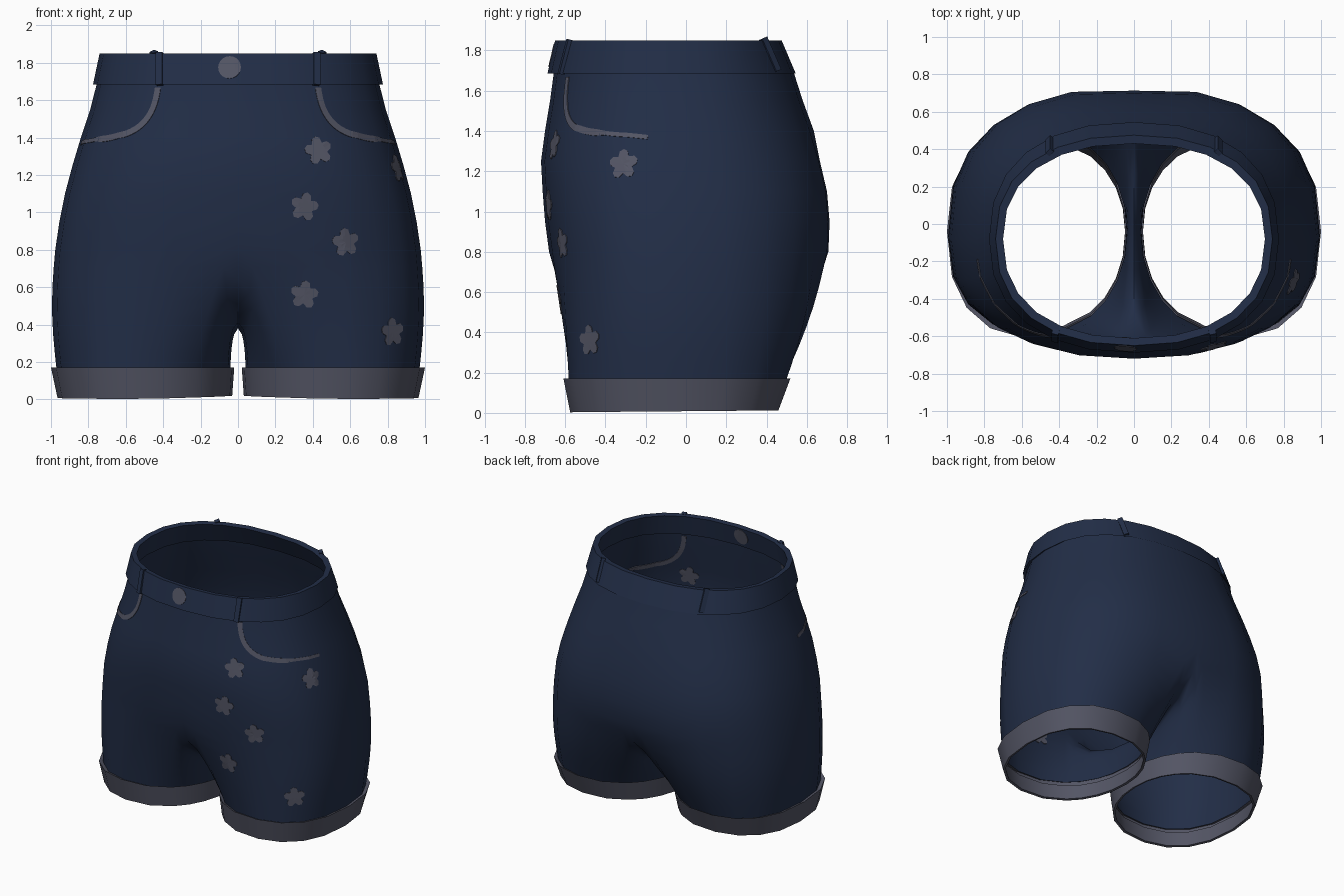
import bpy, bmesh
from math import sin, cos, pi, radians, copysign
from mathutils import Vector, Matrix
from mathutils.bvhtree import BVHTree
from mathutils.geometry import interpolate_bezier

if "Cube" in bpy.data.objects:
    bpy.data.objects.remove(bpy.data.objects["Cube"], do_unlink=True)


def material(name, rgb):
    m = bpy.data.materials.new(name)
    m.use_nodes = True
    m.diffuse_color = (*rgb, 1)
    m.node_tree.nodes["Principled BSDF"].inputs["Base Color"].default_value = (*rgb, 1)
    return m


DENIM = material("dark denim", (0.016, 0.027, 0.063))
GREY = material("faded grey", (0.088, 0.092, 0.13))


def finish(name, bm, mat, angle=50):
    bmesh.ops.recalc_face_normals(bm, faces=bm.faces)
    me = bpy.data.meshes.new(name)
    bm.to_mesh(me)
    bm.free()
    me.materials.append(mat)
    me.polygons.foreach_set("use_smooth", [True] * len(me.polygons))
    me.set_sharp_from_angle(angle=radians(angle))
    ob = bpy.data.objects.new(name, me)
    bpy.context.collection.objects.link(ob)
    return ob


def bridge(bm, a, b, closed=True):
    n = len(a)
    for i in range(n if closed else n - 1):
        j = (i + 1) % n
        bm.faces.new((a[i], a[j], b[j], b[i]))


def spow(v, p):
    return copysign(abs(v) ** p, v)


def oval(t, z, w, front, back, power, cx=0.0, cy=-0.08):
    """Point on a squarish oval; t = 0 faces +x, t = -90 degrees the front."""
    s = spow(sin(t), power)
    return Vector((cx + w * spow(cos(t), power),
                   cy + s * ((back - cy) if s > 0 else (cy - front)), z))


# Hips, crotch saddle and legs: one half, then mirrored
N, M, ROWS = 12, 8, 7
HIPS = [(1.70, .752, -.655, .532, .86), (1.55, .79, -.675, .58, .85),
        (1.40, .84, -.70, .635, .84), (1.25, .885, -.72, .68, .82),
        (1.10, .925, -.712, .715, .80), (.95, .955, -.70, .728, .78),
        (.80, .977, -.68, .722, .78)]
SPLIT = radians(125)


def leg_ring(z, w, front, back, cx):
    """Leg outline, squarer on the outer side than between the legs."""
    angles = [-SPLIT + 2 * SPLIT * i / N for i in range(N + 1)]
    angles += [SPLIT + (2 * pi - 2 * SPLIT) * k / M for k in range(1, M)]
    return [(a, oval(a, z, w, front, back, .83 if cos(a) > 0 else .95, cx, -.04))
            for a in angles]


bm = bmesh.new()
rows = []
for z, w, f, b, power in HIPS:
    pts = [oval(-pi / 2 + pi * i / N, z, w, f, b, power) for i in range(N + 1)]
    pts[0].x = pts[N].x = 0
    if z < 1.3:
        pts[N].y -= .015
    rows.append([bm.verts.new(p) for p in pts])
for a, b in zip(rows, rows[1:]):
    bridge(bm, a, b, False)

top = rows[-1][:]
y0, y1 = top[0].co.y, top[N].co.y
for k in range(1, M):
    u = pi * k / M
    top.append(bm.verts.new((0, (y0 + y1) / 2 + (y1 - y0) / 2 * cos(u), .80 - .42 * sin(u))))
starts = [v.co.copy() for v in top]
prev = top
for r in range(1, ROWS + 1):
    t = r / ROWS
    ring = []
    for s, (a, e) in zip(starts, leg_ring(.16, .465, -.585, .50, .505)):
        inner = max(0, -cos(a))
        ease = t ** 1.25 * (1 - inner) + (1 - (1 - t) ** 2) ** .5 * inner
        p = s.lerp(e, t)
        p.x = s.x + (e.x - s.x) * ease
        p.x += .02 * sin(pi * t) * max(0, cos(a))
        p.y += .025 * sin(pi * t) * max(0, sin(a))
        ring.append(bm.verts.new(p))
    bridge(bm, prev, ring)
    prev = ring
bmesh.ops.mirror(bm, geom=bm.verts[:] + bm.edges[:] + bm.faces[:], axis='X', merge_dist=.001)
shorts = finish("shorts_body", bm, DENIM, 80)

# Turned-up cuffs
for side, sign in (("left", 1), ("right", -1)):
    bm = bmesh.new()
    prev = None
    for z, w, f, b, cx in ((.16, .465, -.585, .50, .505), (.172, .49, -.612, .522, .51),
                           (.008, .467, -.578, .462, .498), (.012, .45, -.56, .445, .498),
                           (.13, .46, -.578, .49, .504)):
        ring = []
        for a, p in leg_ring(z, w, f, b, cx):
            if z < .1:
                p.z += .005 * sin(a) - .012 * cos(a) * (cos(a) < 0)
            ring.append(bm.verts.new((sign * p.x, p.y, max(p.z, 0))))
        if prev:
            bridge(bm, prev, ring)
        prev = ring
    finish(side + "_cuff", bm, GREY)

# Waistband with its folded inner side
bm = bmesh.new()
prev = None
for z, w, f, b in ((1.70, .752, -.655, .532), (1.685, .775, -.688, .545), (1.85, .74, -.65, .475),
                   (1.845, .70, -.61, .43), (1.69, .735, -.64, .51)):
    ring = [bm.verts.new(oval(2 * pi * i / 24 - pi / 2, z, w, f, b, .86)) for i in range(24)]
    if prev:
        bridge(bm, prev, ring)
    prev = ring
band = finish("waistband", bm, DENIM)


def tree(ob):
    bm = bmesh.new()
    bm.from_mesh(ob.data)
    t = BVHTree.FromBMesh(bm)
    bm.free()
    return t


body_tree, band_tree = tree(shorts), tree(band)

# Belt loops; the back pair turns outward and stands a little proud
for name, x, sy, rise in (("front_left", .42, -1, 0), ("front_right", -.42, -1, 0),
                          ("back_left", .45, 1, .012), ("back_right", -.45, 1, .012)):
    low, n, _, _ = band_tree.ray_cast(Vector((x, sy * 2, 1.70)), Vector((0, -sy, 0)))
    high, _, _, _ = band_tree.ray_cast(Vector((x, sy * 2, 1.835)), Vector((0, -sy, 0)))
    if sy > 0:
        n = Vector((x, low.y, 0)).normalized()
    up = (high - low).normalized()
    across = up.cross(n).normalized()
    frame = Matrix((across, across.cross(up), up)).transposed().to_4x4()
    bm = bmesh.new()
    bmesh.ops.create_cube(bm, size=1, matrix=Matrix.Translation((low + high) / 2 + up * rise)
                          @ frame @ Matrix.Diagonal((.036, .028, .178, 1)))
    finish(name + "_belt_loop", bm, DENIM, 30)


def thin_plate(name, bm):
    ob = finish(name, bm, GREY, 80)
    for p in ob.data.polygons:
        p.use_smooth = False
    mod = ob.modifiers.new("thickness", 'SOLIDIFY')
    mod.thickness, mod.offset = .008, 0


def patch(name, surface, origin, direction, radii, turn=0):
    """Flat shape with the given repeating radii, laid onto a surface."""
    c, n, _, _ = surface.ray_cast(Vector(origin), Vector(direction))
    right = Vector((0, 0, 1)).cross(n).normalized()
    up = n.cross(right)
    bm = bmesh.new()
    count = len(radii)
    rings = []
    for scale in (.5, 1):
        ring = []
        for i, r in enumerate(radii):
            a = pi / 2 + turn + 2 * pi * i / count
            p = c + (right * cos(a) + up * sin(a)) * r * scale
            ring.append(bm.verts.new(surface.find_nearest(p)[0]))
        rings.append(ring)
    centre = bm.verts.new(c)
    bridge(bm, *rings)
    for i in range(count):
        bm.faces.new((centre, rings[0][i], rings[0][(i + 1) % count]))
    thin_plate(name, bm)


# Scattered stars with blunt tips
STAR = [.078, .07, .047, .07] * 5
for i, (x, z, turn) in enumerate(((.43, 1.33, .2), (.355, 1.03, -.2), (.575, .84, .15),
                                  (.355, .56, -.15), (.825, .36, .1))):
    patch(f"star_{i + 1}", body_tree, (x, -2, z), (0, 1, 0), STAR, turn)
patch("side_star", body_tree, (2, -.31, 1.235), (-1, 0, 0), STAR, .1)

# Waist button, seen outside and inside
patch("button", band_tree, (-.045, -2, 1.775), (0, 1, 0), [.061] * 20)
patch("button_back", band_tree, (-.045, 0, 1.775), (0, -1, 0), [.061] * 20)

# Pocket stitching
for side, sx in (("left", 1), ("right", -1)):
    ctrl = [Vector((sx * x, y, z)) for x, y, z in
            ((.435, -.60, 1.67), (.46, -.63, 1.45), (.60, -.60, 1.36), (.84, -.19, 1.37))]
    path = [body_tree.find_nearest(p) for p in interpolate_bezier(*ctrl, 28)]
    bm = bmesh.new()
    prev = None
    for i, (p, n, _, _) in enumerate(path):
        along = path[min(i + 1, 27)][0] - path[max(i - 1, 0)][0]
        off = along.cross(n).normalized() * (.017 if i < 22 else .011)
        row = [bm.verts.new(body_tree.find_nearest(p + off * k)[0]) for k in (-1, 0, 1)]
        if prev:
            bridge(bm, prev, row, False)
        prev = row
    thin_plate(side + "_pocket_stitch", bm)
